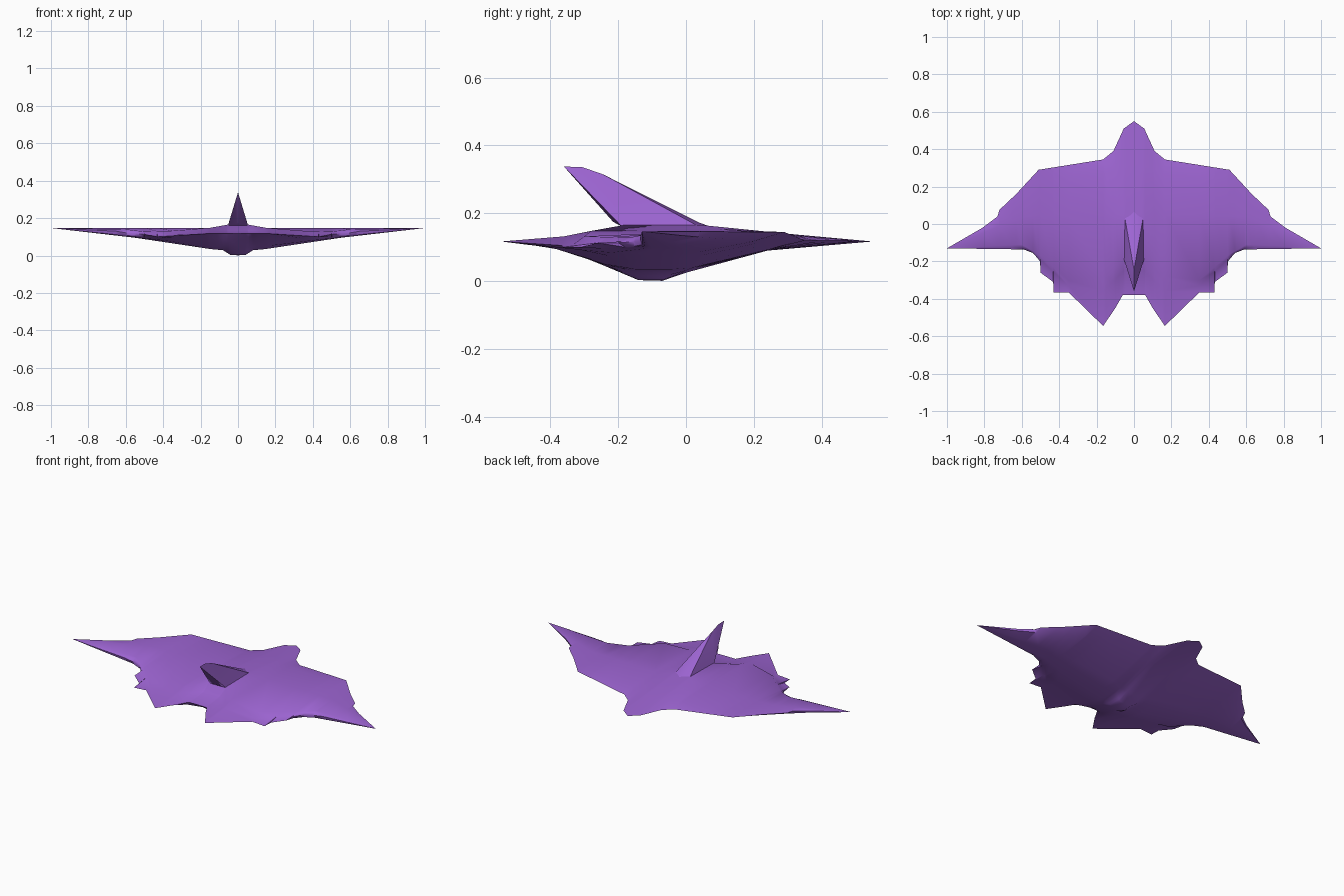
import bpy, bmesh, math

if "Cube" in bpy.data.objects:
    bpy.data.objects.remove(bpy.data.objects["Cube"])

mat = bpy.data.materials.new("hull_purple")
mat.diffuse_color = (0.34, 0.13, 0.65, 1)
mat.use_nodes = True
mat.node_tree.nodes["Principled BSDF"].inputs["Base Color"].default_value = mat.diffuse_color


def lerp(table, x, k):
    for a, b in zip(table, table[1:]):
        if x <= b[0] + 1e-9:
            t = (x - a[0]) / (b[0] - a[0])
            return a[k] + (b[k] - a[k]) * t
    return table[-1][k]


def finish(name, bm, angle):
    bmesh.ops.remove_doubles(bm, verts=bm.verts[:], dist=0.0008)
    bmesh.ops.recalc_face_normals(bm, faces=bm.faces[:])
    me = bpy.data.meshes.new(name)
    bm.to_mesh(me)
    bm.free()
    ob = bpy.data.objects.new(name, me)
    bpy.context.collection.objects.link(ob)
    me.materials.append(mat)
    bpy.ops.object.select_all(action='DESELECT')
    ob.select_set(True)
    bpy.context.view_layer.objects.active = ob
    bpy.ops.object.shade_smooth_by_angle(angle=math.radians(angle))
    return ob


# Plan outline of the right half: leading and trailing edges (x, y)
lead = [(0, .55), (.055, .51), (.11, .39), (.165, .345), (.51, .29), (.63, .16),
        (.72, .075), (.73, .04), (.81, -.02), (1, -.13)]
trail = [(0, -.38), (.06, -.38), (.1, -.45), (.165, -.545), (.35, -.365), (.43, -.365),
         (.432, -.31), (.5, -.26), (.502, -.2), (.54, -.155), (.59, -.136), (1, -.13)]
# Rim heights (x, z)
lead_z = [(0, .117), (.165, .122), (.51, .145), (1, .147)]
trail_z = [(0, .118), (.165, .117), (.43, .1), (.5, .113), (.59, .12), (.65, .13), (1, .147)]

# Spanwise crease lines (x, y, z): upper skin, nose to tail
top = [
    [(0, .33, .137), (.165, .27, .14), (.51, .22, .147), (.72, .05, .147), (1, -.13, .147)],
    [(0, .05, .165), (.05, .05, .165), (.15, .06, .148), (.6, .04, .147), (1, -.13, .147)],
    [(0, -.18, .165), (.055, -.185, .165), (.15, -.28, .148), (.35, -.3, .132),
     (.5, -.17, .128), (.6, -.11, .14), (1, -.13, .147)],
    [(0, -.25, .133), (.055, -.25, .133), (.165, -.36, .132), (.35, -.33, .11),
     (.5, -.19, .117), (.6, -.125, .132), (1, -.13, .147)],
]
# Lower skin, tail to nose
bottom = [
    [(0, -.32, .08), (.165, -.4, .1), (.35, -.31, .092), (.5, -.18, .1), (.6, -.13, .107), (1, -.13, .147)],
    [(0, -.24, .045), (.15, -.24, .05), (.43, -.22, .084), (.55, -.12, .096), (1, -.13, .147)],
    [(0, -.14, .003), (.04, -.14, .004), (.08, -.15, .028), (.15, -.15, .035),
     (.55, -.1, .095), (1, -.13, .147)],
    [(0, -.07, .001), (.04, -.07, .003), (.08, -.05, .028), (.15, -.04, .035),
     (.55, -.05, .095), (1, -.13, .147)],
    [(0, 0, .025), (.08, 0, .031), (.15, .02, .04), (.55, 0, .096), (1, -.13, .147)],
    [(0, .24, .09), (.165, .24, .092), (.51, .2, .118), (.72, .04, .13), (1, -.13, .147)],
]


def section(x, side):
    yf, yb = lerp(lead, x, 1), lerp(trail, x, 1)
    clamp = lambda y: min(max(y, yb + .002), yf - .002) if yf - yb > .01 else yf
    pts = [(yf, lerp(lead_z, x, 1))]
    pts += [(clamp(lerp(c, x, 1)), lerp(c, x, 2)) for c in top]
    pts += [(yb, lerp(trail_z, x, 1))]
    pts += [(clamp(lerp(c, x, 1)), lerp(c, x, 2)) for c in bottom]
    return [(side * x, y, z) for y, z in pts]


# Hull: closed cross-sections lofted from one wing tip to the other
xs = sorted({p[0] for t in [lead, trail, lead_z, trail_z] + top + bottom for p in t})
bm = bmesh.new()
stations = [(x, -1) for x in reversed(xs[1:])] + [(x, 1) for x in xs]
rings = [[bm.verts.new(p) for p in section(x, s)] for x, s in stations]
for a, b in zip(rings, rings[1:]):
    n = len(a)
    for i in range(n):
        j = (i + 1) % n
        bm.faces.new((a[i], a[j], b[j], b[i]))
finish("winged_hull", bm, 40)

# Tail fin: swept wedge, wide at the root and sharp along its rear tip
bm = bmesh.new()
spine = [bm.verts.new((0, y, z)) for y, z in
         [(.11, .148), (.04, .172), (-.245, .315), (-.305, .336), (-.36, .338), (-.215, .175)]]
roots = []
for s in (-1, 1):
    front = bm.verts.new((s * .05, .04, .16))
    back = bm.verts.new((s * .054, -.188, .16))
    roots.append((front, back))
    for f in ((spine[0], front, spine[1]), (spine[1], front, spine[2]),
              (front, back, spine[2]), (spine[2], back, spine[3]),
              (spine[3], back, spine[4]), (spine[4], back, spine[5])):
        bm.faces.new(f)
(fl, bl), (fr, br) = roots
bm.faces.new((spine[0], fl, fr))
bm.faces.new((fl, bl, br, fr))
bm.faces.new((bl, spine[5], br))
finish("tail_fin", bm, 30)
